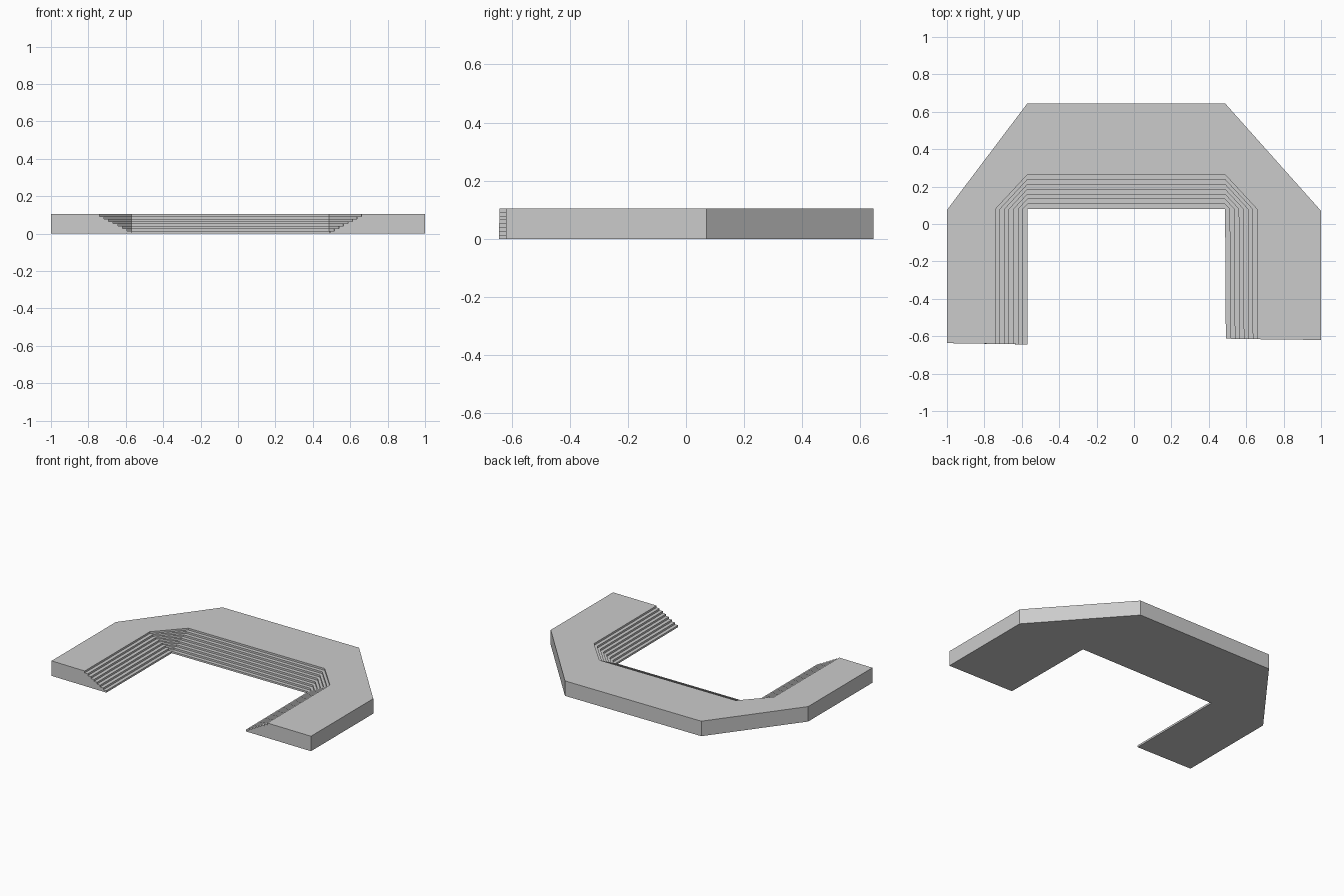
import bpy, bmesh

if "Cube" in bpy.data.objects:
    bpy.data.objects.remove(bpy.data.objects["Cube"])

H = 0.105          # total height
STEPS = 8          # risers on the inner side
RUN_X, RUN_Y = 0.17, 0.184   # total tread run on the arms and the back

# Stations along the U: outer corner, inner foot corner, full inner setback
stations = [
    ((-1.00, -0.637), (-0.570, -0.644), (-RUN_X, 0.003)),
    ((-1.00, 0.075), (-0.570, 0.080), (-RUN_X, 0)),
    ((-0.57, 0.645), (-0.570, 0.080), (0, RUN_Y)),
    ((0.487, 0.645), (0.487, 0.080), (0, RUN_Y)),
    ((1.00, 0.070), (0.487, 0.080), (RUN_X, 0)),
    ((1.00, -0.620), (0.491, -0.613), (RUN_X - 0.002, -0.003)),
]


def section(outer, foot, setback):
    """Closed cross-section: outer wall, flat top, then steps down to the foot."""
    pts = [(*outer, 0), (*outer, H)]
    for k in reversed(range(STEPS)):
        t = k / (STEPS - 1)
        x, y = foot[0] + setback[0] * t, foot[1] + setback[1] * t
        pts += [(x, y, H * (k + 1) / STEPS), (x, y, H * k / STEPS)]
    return pts


# Sweep the stepped section around the U and cap both ends
bm = bmesh.new()
rings = [[bm.verts.new(p) for p in section(*s)] for s in stations]
n = len(rings[0])
for a, b in zip(rings, rings[1:]):
    for i in range(n):
        j = (i + 1) % n
        bm.faces.new((a[i], a[j], b[j], b[i]))
bm.faces.new(rings[0])
bm.faces.new(rings[-1])

# Close the bottom inner corners where two stations share a foot
bmesh.ops.remove_doubles(bm, verts=bm.verts, dist=0.0001)
bmesh.ops.recalc_face_normals(bm, faces=bm.faces)

mesh = bpy.data.meshes.new("stepped_platform")
bm.to_mesh(mesh)
bm.free()
bpy.context.collection.objects.link(bpy.data.objects.new("stepped_platform", mesh))
